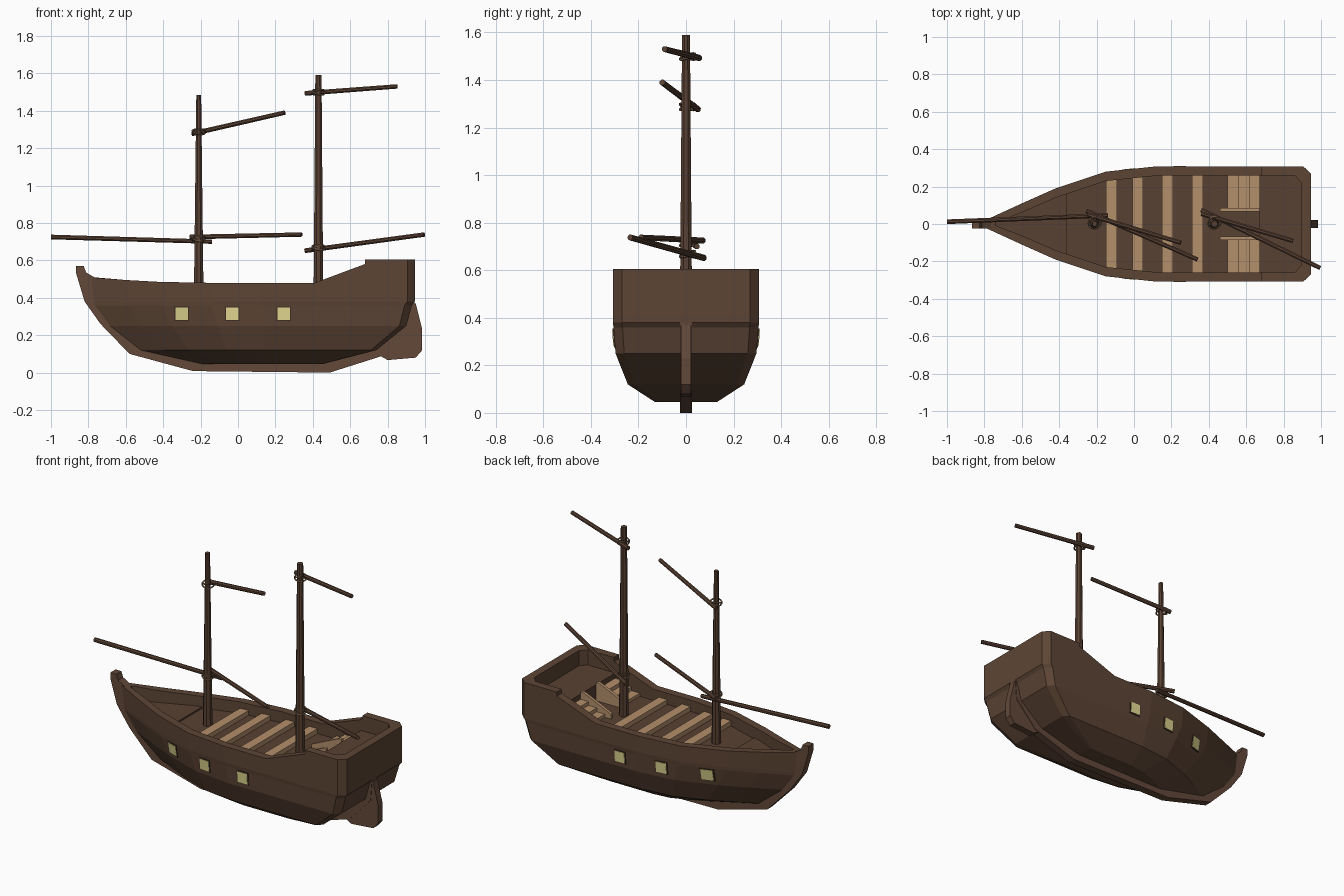
import bpy, bmesh, math
from mathutils import Vector

if "Cube" in bpy.data.objects:
    bpy.data.objects.remove(bpy.data.objects["Cube"])


def material(name, r, g, b):
    m = bpy.data.materials.new(name)
    lin = [((c / 255 + 0.055) / 1.055) ** 2.4 for c in (r, g, b)]
    m.diffuse_color = (*lin, 1)
    m.use_nodes = True
    m.node_tree.nodes["Principled BSDF"].inputs["Base Color"].default_value = m.diffuse_color
    return m


HULL = material("hull brown", 93, 69, 53)
DECK = material("deck brown", 88, 65, 50)
KEEL = material("keel brown", 98, 72, 57)
SPAR = material("spar brown", 89, 65, 51)
PLANK = material("plank tan", 180, 143, 107)
ROPE = material("rope", 130, 104, 78)
GLASS = material("window yellow", 230, 220, 148)
FRAME = material("window frame", 62, 46, 34)


def make(name, verts, faces, *mats):
    me = bpy.data.meshes.new(name)
    me.from_pydata([tuple(v) for v in verts], [], faces)
    bm = bmesh.new()
    bm.from_mesh(me)
    bmesh.ops.recalc_face_normals(bm, faces=bm.faces)
    bm.to_mesh(me)
    bm.free()
    for m in mats:
        me.materials.append(m)
    ob = bpy.data.objects.new(name, me)
    bpy.context.collection.objects.link(ob)
    return ob


def bridge(rings):
    """Closed solid through rings of equal length."""
    n = len(rings[0])
    verts = [p for r in rings for p in r]
    faces = [(k * n + i, k * n + (i + 1) % n, (k + 1) * n + (i + 1) % n, (k + 1) * n + i)
             for k in range(len(rings) - 1) for i in range(n)]
    faces += [tuple(range(n)), tuple(range((len(rings) - 1) * n, len(rings) * n))]
    return verts, faces


def prism(name, profile, y0, y1, mat):
    """Extrude an x-z profile along y."""
    return make(name, *bridge([[(x, y, z) for x, z in profile] for y in (y0, y1)]), mat)


def box(name, x0, x1, y0, y1, z0, z1, mat):
    return prism(name, [(x0, z0), (x1, z0), (x1, z1), (x0, z1)], y0, y1, mat)


# Hull: stations along the rim (x, half width, rim height)
STATIONS = [(-.80, .018, .51), (-.6, .11, .495), (-.42, .19, .485), (-.15, .28, .48),
            (.12, .308, .48), (.41, .308, .48), (.678, .308, .58), (.68, .308, .605),
            (.905, .308, .605), (.945, .27, .605)]
# Levels: height, bow x, stern x, width factor
LEVELS = [(.045, -.22, .45, .42), (.12, -.54, .74, .795), (.25, -.70, .90, .962),
          (.36, -.78, .93, .99), (.38, -.785, .945, 1.0)]
DECK_Z = .41


def level_half(lv):
    z, xb, xs, f = lv
    return [(xb + (x + .80) / 1.745 * (xs - xb), w * f, z) for x, w, _ in STATIONS]


def mirrored(half):
    return half + [(x, -y, z) for x, y, z in reversed(half)]


inner = [(x, max(w - .05, .008), z) for x, w, z in STATIONS]
inner[0] = (-.74, .008, .507)
inner[1] = (-.6, .062, .495)
inner[-2] = (.86, .258, .605)
inner[-1] = (.895, .22, .605)
floor = [(x, y, DECK_Z) for x, y, _ in inner]
halves = [level_half(lv) for lv in LEVELS] + [STATIONS, inner, floor]
hull = make("hull", *bridge([mirrored(h) for h in halves]), HULL, DECK)
hull.data.polygons[-1].material_index = 1

# Raised decks fore and aft
half = [(-.74, .01), (-.6, .064), (-.42, .142), (-.36, .165)]
bow = half + [(x, -y) for x, y in reversed(half)]
make("bow_deck", *bridge([[(x, y, z) for x, y in bow] for z in (.40, .42)]), DECK)
box("aft_deck", .67, .895, -.265, .265, .40, .51, DECK)

# Keel, stem post and rudder
prism("keel", [(-.865, .57), (-.825, .57), (-.812, .535), (-.76, .505), (-.74, .37), (-.65, .25),
               (-.49, .13), (-.18, .06), (.42, .06), (.70, .13), (.86, .26), (.90, .38),
               (.945, .38), (.935, .25), (.79, .095), (.49, 0), (-.24, .008), (-.58, .10),
               (-.735, .26), (-.82, .38), (-.865, .53)], -.025, .025, KEEL)
prism("rudder", [(.92, .37), (.95, .37), (.985, .23), (.985, .12), (.95, .08), (.80, .067),
                 (.76, .09), (.92, .24)], -.022, .022, KEEL)


# Windows: plates following the hull side
def side_y(x, z):
    a, b = LEVELS[2], LEVELS[3]
    t = (z - a[0]) / (b[0] - a[0])
    pts = [(p[0] + (q[0] - p[0]) * t, p[1] + (q[1] - p[1]) * t)
           for p, q in zip(level_half(a), level_half(b))]
    for (x0, y0), (x1, y1) in zip(pts, pts[1:]):
        if x0 <= x <= x1:
            return y0 + (y1 - y0) * (x - x0) / (x1 - x0)


def plate(name, x, z, r, out, s, mat):
    quad = [(x + i * r, z + j * r) for i, j in ((-1, -1), (1, -1), (1, 1), (-1, 1))]
    rings = [[(px, s * (side_y(px, pz) + o), pz) for px, pz in quad] for o in (-.002, out)]
    make(name, *bridge(rings), mat)


for s in (-1, 1):
    for x in (-.30, -.03, .245):
        plate("window_frame", x, .315, .039, .004, s, FRAME)
        plate("window", x, .315, .034, .007, s, GLASS)

# Cross planks
for x in (-.12, .02, .18, .34):
    hw = .235 if x < -.1 else .26
    box("cross_plank", x - .029, x + .029, -hw, hw, .41, .44, PLANK)

# Stairs to the aft deck
for s in (-1, 1):
    for i in range(3):
        x = .50 + .057 * i
        box("stair_step", x, x + .057, s * .085, s * .26, .41, .43 + .024 * i, PLANK)
    prism("stair_side", [(.46, .41), (.67, .41), (.67, .525), (.65, .525), (.46, .44)],
          s * .068, s * .086, PLANK)


# Masts, yards and lashings
def spar(name, a, b, r0, r1, sides=8):
    a, b = Vector(a), Vector(b)
    q = (b - a).to_track_quat('Z', 'Y')
    rings = [[p + q @ Vector((r * math.cos((k + .5) * math.tau / sides),
                              r * math.sin((k + .5) * math.tau / sides), 0))
              for k in range(sides)] for p, r in ((a, r0), (b, r1))]
    return make(name, *bridge(rings), SPAR)


spar("fore_mast", (-.21, 0, .40), (-.21, 0, 1.485), .028, .014)
spar("main_mast", (.43, 0, .40), (.43, 0, 1.59), .028, .018)
for a, b in [((-.245, .05, 1.277), (.25, -.10, 1.39)),
             ((.36, .055, 1.493), (.85, -.09, 1.53)),
             ((-.255, .07, .725), (.34, -.19, .738)),
             ((-1.0, .012, .725), (-.14, .046, .70)),
             ((.36, .075, .652), (.995, -.235, .738))]:
    spar("yard", a, b, .0135, .0125)

for x, z in ((-.21, .715), (-.21, 1.287), (.43, .668), (.43, 1.499)):
    for tilt in (-.35, .35):
        bpy.ops.mesh.primitive_torus_add(location=(x, .006, z), rotation=(tilt, tilt * .6, 0),
                                         major_radius=.034, minor_radius=.005,
                                         major_segments=14, minor_segments=5)
        ring = bpy.context.object
        ring.name = "rope_lashing"
        ring.data.materials.append(ROPE)
